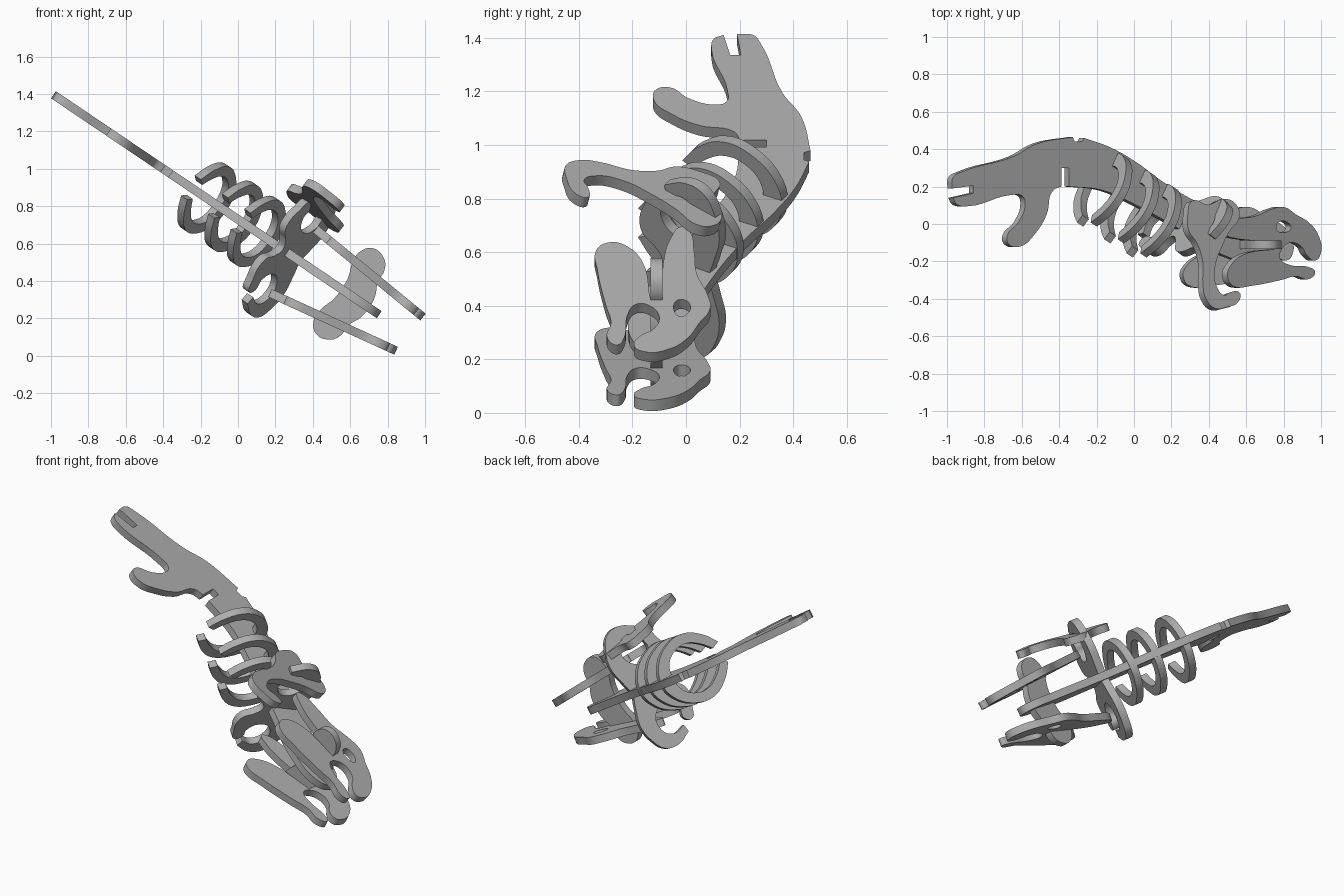
import bpy, bmesh
from math import sin, cos, radians
from mathutils import Vector, Matrix

cube = bpy.data.objects.get("Cube")
if cube:
    bpy.data.objects.remove(cube, do_unlink=True)

grey = bpy.data.materials.new("plain grey")
grey.use_nodes = True
grey.diffuse_color = (.42, .42, .42, 1)
grey.node_tree.nodes["Principled BSDF"].inputs["Base Color"].default_value = (.42, .42, .42, 1)

THICKNESS = .046
CORNER = True          # third item of a point: keep it sharp
Y = Vector((0, 1, 0))
SLOPE = -.675          # fall of the spine plate along x
ALONG = Vector((1, 0, SLOPE)).normalized()
ACROSS = ALONG.cross(Y)


def on_spine(x, y):
    """Point on the middle of the spine plate."""
    return Vector((x, y, .73 + SLOPE * x))


def mirrored(half):
    """Close a half outline by mirroring it over its first axis."""
    return half + [(p[0], -p[1], *p[2:]) for p in reversed(half) if p[1] > 0]


def plate(name, outlines, origin, u, v):
    """Cut a flat plate with smooth outlines; further outlines are holes."""
    curve = bpy.data.curves.new(name, 'CURVE')
    curve.dimensions = '2D'
    curve.fill_mode = 'BOTH'
    curve.extrude = THICKNESS / 2
    curve.resolution_u = 6
    for outline in outlines:
        spline = curve.splines.new('BEZIER')
        spline.bezier_points.add(len(outline) - 1)
        spline.use_cyclic_u = True
        for knot, point in zip(spline.bezier_points, outline):
            knot.co = (point[0], point[1], 0)
            kind = 'VECTOR' if len(point) > 2 else 'AUTO'
            knot.handle_left_type = knot.handle_right_type = kind
    obj = bpy.data.objects.new(name, curve)
    bpy.context.collection.objects.link(obj)
    bpy.ops.object.select_all(action='DESELECT')
    obj.select_set(True)
    bpy.context.view_layer.objects.active = obj
    bpy.context.view_layer.update()
    bpy.ops.object.convert(target='MESH')
    obj = bpy.context.view_layer.objects.active
    obj.name = name
    mesh = obj.data
    normal = u.cross(v).normalized()
    frame = Matrix((u, v, normal)).transposed().to_4x4()
    mesh.transform(Matrix.Translation(origin) @ frame)
    bm = bmesh.new()
    bm.from_mesh(mesh)
    bmesh.ops.remove_doubles(bm, verts=bm.verts, dist=.0002)
    bmesh.ops.recalc_face_normals(bm, faces=bm.faces)
    bm.to_mesh(mesh)
    bm.free()
    mesh.materials.clear()
    mesh.materials.append(grey)
    bpy.ops.object.shade_smooth_by_angle(angle=radians(35))
    return obj


# Spine: slotted tip, upper edge, tapering end, lower edge, side branch
spine = [
    (-.98, .14, CORNER), (-.87, .165, CORNER), (-.87, .205, CORNER), (-.985, .19, CORNER),
    (-.98, .25), (-.93, .28), (-.66, .36), (-.53, .43),
    (-.34, .465, CORNER), (-.33, .44, CORNER), (-.29, .44, CORNER), (-.28, .46, CORNER),
    (-.14, .41), (0, .33), (.15, .22), (.38, .09), (.6, 0),
    (.73, -.06), (.75, -.15), (.68, -.21), (.5, -.18), (.3, -.07), (.15, .02), (0, .1),
    (-.18, .18), (-.36, .2, CORNER), (-.36, .3, CORNER), (-.4, .3, CORNER), (-.4, .2, CORNER),
    (-.445, .18), (-.48, .05), (-.54, -.05), (-.62, -.12), (-.68, -.11), (-.69, -.06),
    (-.63, .01), (-.595, .11), (-.61, .15), (-.67, .155), (-.9, .095), (-.96, .105),
]
plate("spine", [spine], on_spine(0, 0), Vector((1, 0, SLOPE)), Y)


def crosswise(angle):
    """Direction from the upper edge of the spine towards the rib tips."""
    a = radians(angle)
    return -sin(a) * ALONG - cos(a) * Y


# Ribs: open hoops slotted on the spine
rib = mirrored([
    (-.21, 0), (-.18, .1), (-.08, .185), (.04, .205), (.15, .145),
    (.215, .065, CORNER), (.17, .045, CORNER),
    (.11, .105), (.03, .145), (-.06, .13), (-.12, .07), (-.13, 0),
])
rib_places = {"rear": (-.165, .185), "middle": (-.02, .095), "front": (.1, .02)}
for place, (x, y) in rib_places.items():
    plate(place + "_rib", [rib], on_spine(x, y), crosswise(29), ACROSS)

# Shoulder girdle: wide hoop with a hook on each side
girdle = mirrored([
    (-.13, 0), (-.15, .08), (-.175, .19), (-.15, .3), (-.1, .37), (-.02, .385),
    (.07, .345, CORNER), (.06, .3, CORNER),
    (-.02, .315), (-.075, .25), (-.05, .16), (.03, .14), (.085, .2), (.08, .26),
    (.12, .29), (.16, .22), (.18, .15), (.165, .09), (.11, .05), (.08, 0),
])
plate("shoulder_girdle", [girdle], on_spine(.26, -.01), crosswise(33), ACROSS)

# Arm: broad shoulder, slim forearm and hooked hand
arm = [
    (.3, .12), (.38, .1), (.48, .13), (.54, .09), (.55, .03), (.5, -.04), (.455, -.13),
    (.42, -.24), (.43, -.34), (.47, -.385), (.5, -.37), (.55, -.37), (.545, -.42),
    (.48, -.45), (.42, -.455), (.37, -.4), (.355, -.32), (.355, -.21), (.325, -.11),
    (.28, -.04), (.275, .05),
]
plate("left_arm", [arm], Vector((0, 0, 1.095)), Vector((1, 0, -.728)), Vector((0, 1, -.25)))

# Pelvis: two round lobes joined by a waist
pelvis = mirrored([
    (.13, 0), (.12, .07), (.09, .14), (.085, .21), (.05, .26), (-.03, .275),
    (-.08, .22), (-.08, .15), (-.055, .07), (-.05, 0),
])
plate("pelvis", [pelvis], Vector((.595, -.11, .33)), ALONG, ACROSS)

# Legs: two upper prongs around the pelvis slot, a round hole and two toes
leg = [
    (0, -.02), (.02, .015), (.09, .03), (.18, .04), (.26, .08), (.315, .09), (.37, .05),
    (.425, .01), (.47, -.06), (.48, -.16), (.455, -.195), (.42, -.17), (.39, -.117),
    (.345, -.1), (.305, -.135), (.3, -.19), (.345, -.22), (.425, -.23), (.455, -.255),
    (.425, -.295), (.37, -.28), (.3, -.3), (.17, -.33), (.09, -.335), (.06, -.285),
    (.075, -.22), (.14, -.16), (.27, -.135, CORNER), (.27, -.09, CORNER),
    (.11, -.08), (.04, -.055),
]
hole = [(.28, -.015), (.3, .015), (.335, .005), (.345, -.025), (.32, -.045), (.29, -.04)]
LENGTHEN = 1.53
legs = {
    "left_leg": ((.415, 0, .677), (.774, 0, -.633)),
    "right_leg": ((.171, 0, .336), (.909, 0, -.416)),
}
for name, (top, direction) in legs.items():
    plate(name, [leg, hole], Vector(top), Vector(direction) * LENGTHEN, Y)
